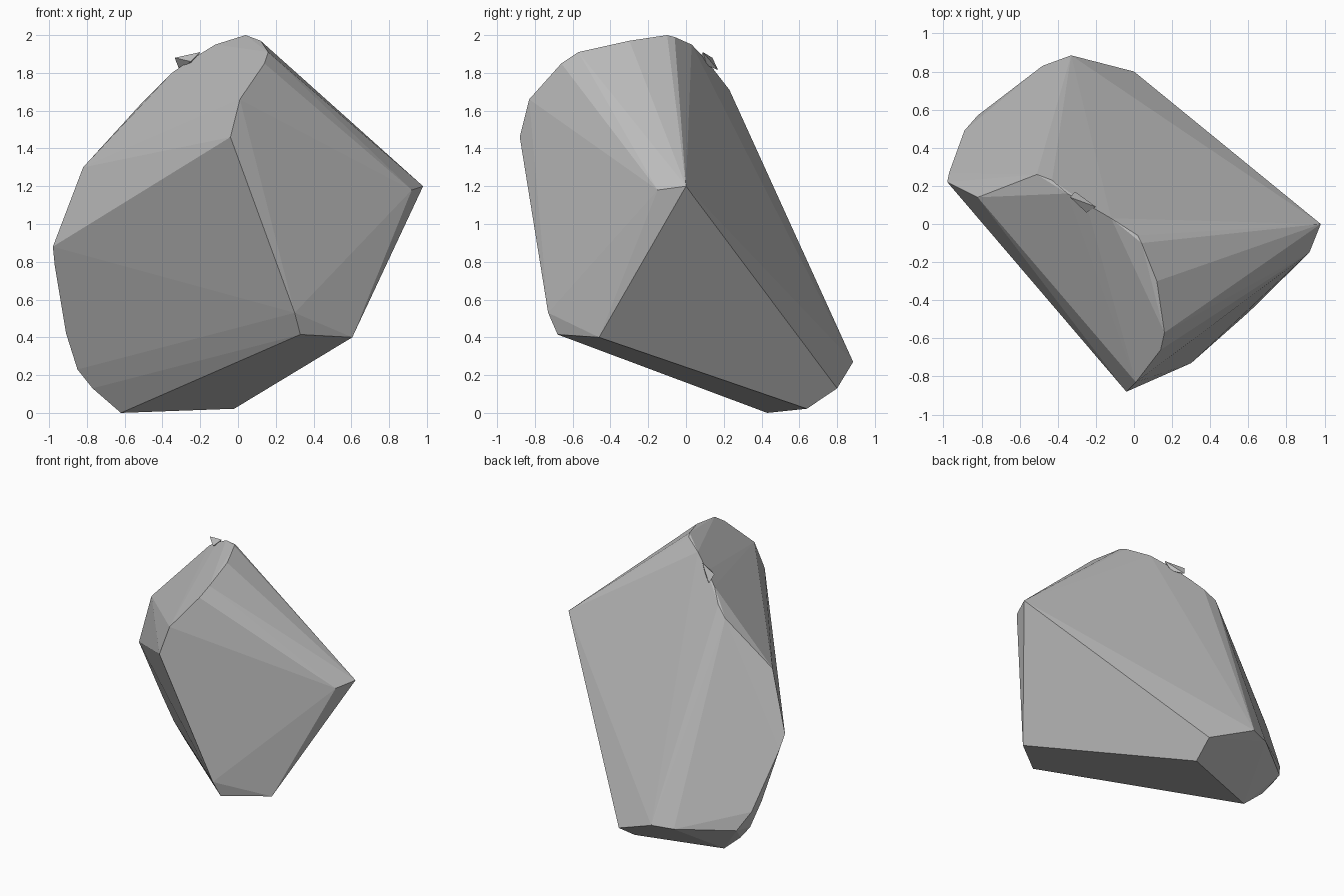
import bpy, bmesh, math

if "Cube" in bpy.data.objects:
    bpy.data.objects.remove(bpy.data.objects["Cube"])

stone = bpy.data.materials.new("stone grey")
stone.diffuse_color = (0.52, 0.52, 0.52, 1)
stone.use_nodes = True
stone.node_tree.nodes["Principled BSDF"].inputs["Base Color"].default_value = stone.diffuse_color


def hull(name, points):
    """Flat-faced chunk: convex hull of corner points, coplanar faces merged."""
    bm = bmesh.new()
    for p in points:
        bm.verts.new(p)
    res = bmesh.ops.convex_hull(bm, input=bm.verts[:])
    junk = [g for g in res["geom_interior"] if isinstance(g, bmesh.types.BMVert)]
    bmesh.ops.delete(bm, geom=junk, context="VERTS")
    bmesh.ops.dissolve_limit(bm, angle_limit=math.radians(1.5),
                             verts=bm.verts[:], edges=bm.edges[:])
    bmesh.ops.recalc_face_normals(bm, faces=bm.faces[:])
    me = bpy.data.meshes.new(name)
    bm.to_mesh(me)
    bm.free()
    me.materials.append(stone)
    ob = bpy.data.objects.new(name, me)
    bpy.context.collection.objects.link(ob)
    return ob


# right corner and lower front edge
side = [(.98, 0, 1.20), (.92, -.15, 1.18), (.605, -.46, .40),
        (.33, -.68, .415), (.30, -.73, .53)]
# front nose rising to the rounded crown
crown = [(-.04, -.88, 1.46), (.01, -.83, 1.66), (.14, -.66, 1.85),
         (.16, -.57, 1.91), (.12, -.30, 1.97), (.04, -.10, 2.0), (.02, -.06, 1.99)]
# ridge falling to the back left
ridge = [(-.12, .03, 1.95), (-.25, .105, 1.87), (-.35, .16, 1.80),
         (-.43, .23, 1.71), (-.51, .26, 1.64), (-.82, .14, 1.30)]
# worn left edge and the base
left = [(-.98, .22, .88), (-.97, .27, .78), (-.91, .40, .42),
        (-.85, .45, .23), (-.77, .45, .13)]
base = [(-.62, .43, 0), (-.02, .64, .022), (0, .80, .13), (-.33, .885, .27),
        (-.48, .83, .26), (-.82, .57, .24), (-.89, .49, .37)]

hull("rock_body", side + crown + ridge + left + base)

# small chipped splinter on the ridge
hull("ridge_splinter", [(-.335, .14, 1.88), (-.31, .17, 1.815), (-.20, .09, 1.91),
                        (-.25, .06, 1.86), (-.24, .11, 1.84)])
